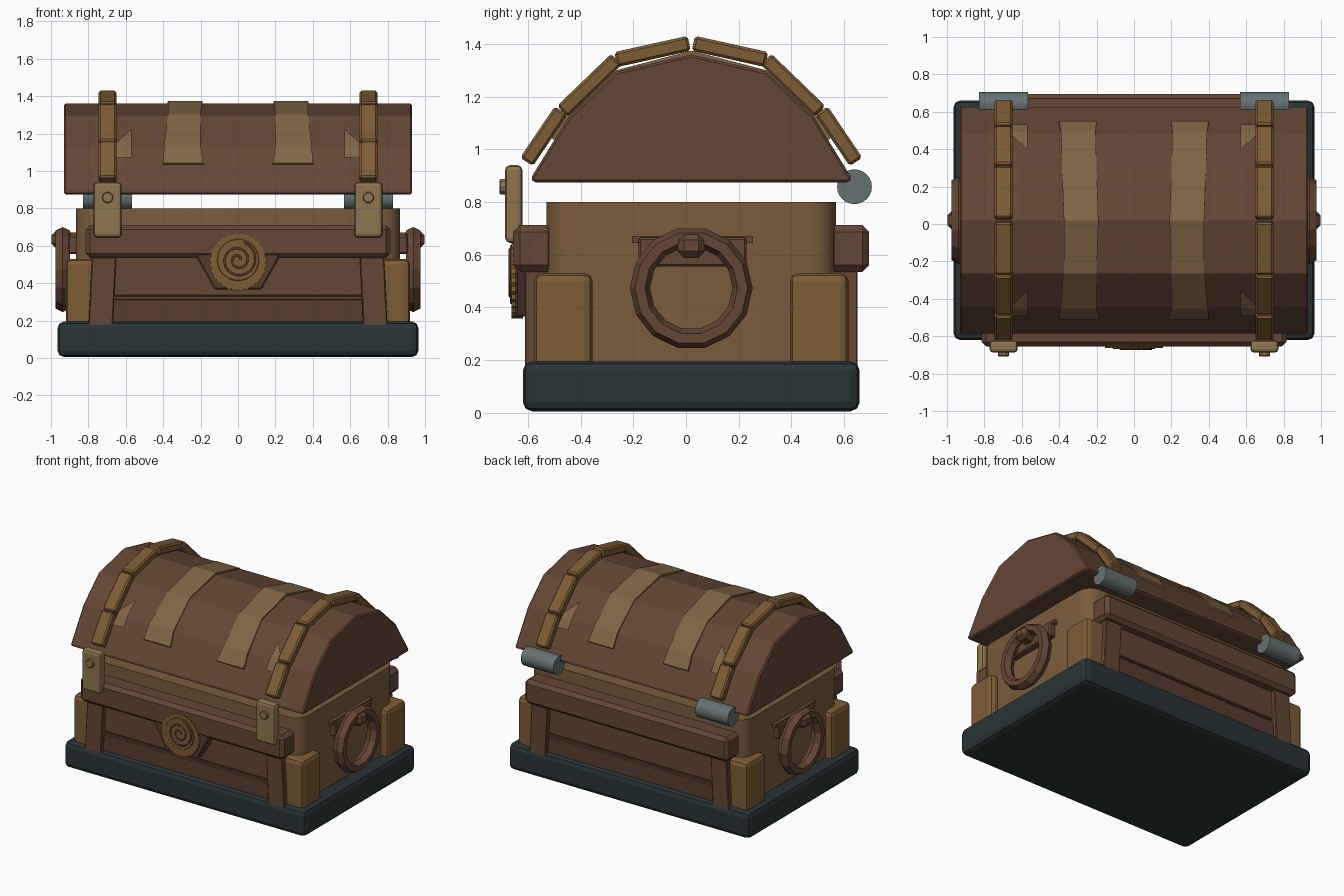
import bpy, bmesh, math
from mathutils import Matrix, Vector

if "Cube" in bpy.data.objects:
    bpy.data.objects.remove(bpy.data.objects["Cube"])

CY = 0.02  # the chest's own centre line in y


def material(name, rgb):
    m = bpy.data.materials.new(name)
    m.diffuse_color = (*rgb, 1)
    m.use_nodes = True
    m.node_tree.nodes["Principled BSDF"].inputs["Base Color"].default_value = m.diffuse_color
    return m


BROWN = material("brown wood", (0.125, 0.062, 0.036))
DARK = material("dark wood", (0.095, 0.046, 0.030))
TAN = material("tan wood", (0.195, 0.108, 0.048))
PATCH = material("worn wood", (0.215, 0.130, 0.062))
GOLD = material("gold", (0.205, 0.110, 0.036))
BRASS = material("brass", (0.27, 0.18, 0.08))
SLATE = material("slate", (0.022, 0.034, 0.036))
STEEL = material("steel", (0.13, 0.165, 0.165))


def finish(name, bm, mat, bevel=0, segments=1, smooth=None):
    bmesh.ops.recalc_face_normals(bm, faces=bm.faces)
    me = bpy.data.meshes.new(name)
    bm.to_mesh(me)
    bm.free()
    me.materials.append(mat)
    ob = bpy.data.objects.new(name, me)
    bpy.context.collection.objects.link(ob)
    if bevel:
        mod = ob.modifiers.new("bevel", 'BEVEL')
        mod.width, mod.segments = bevel, segments
        mod.limit_method, mod.angle_limit = 'ANGLE', math.radians(40)
    if smooth:
        bpy.context.view_layer.objects.active = ob
        bpy.ops.object.select_all(action='DESELECT')
        ob.select_set(True)
        bpy.ops.object.shade_smooth_by_angle(angle=math.radians(smooth))
    return ob


def box(name, x, y, z, mat, bevel=0, segments=1, tilt=0):
    """Box from three (low, high) ranges, tilted about its own x axis."""
    bm = bmesh.new()
    c = Vector([sum(r) / 2 for r in (x, y, z)])
    s = [abs(r[1] - r[0]) for r in (x, y, z)]
    bmesh.ops.create_cube(bm, size=1, matrix=Matrix.Translation(c)
                          @ Matrix.Rotation(tilt, 4, 'X') @ Matrix.Diagonal((*s, 1)))
    return finish(name, bm, mat, bevel, segments)


def prism(name, pts, axis, lo, hi, mat, bevel=0, segments=1, smooth=None):
    """Extrude a 2D outline along an axis: x takes (y,z), y takes (x,z), z takes (x,y)."""
    bm = bmesh.new()
    place = {'x': lambda a, b, t: (t, a, b), 'y': lambda a, b, t: (a, t, b),
             'z': lambda a, b, t: (a, b, t)}[axis]
    rings = [[bm.verts.new(place(a, b, t)) for a, b in pts] for t in (lo, hi)]
    n = len(pts)
    for r in rings:
        bm.faces.new(r)
    for i in range(n):
        j = (i + 1) % n
        bm.faces.new((rings[0][i], rings[0][j], rings[1][j], rings[1][i]))
    return finish(name, bm, mat, bevel, segments, smooth)


def circle(a, b, r, n, start=0):
    return [(a + r * math.cos(start + 2 * math.pi * i / n),
             b + r * math.sin(start + 2 * math.pi * i / n)) for i in range(n)]


def span(s, a, b):
    return (min(s * a, s * b), max(s * a, s * b))


def yspan(s, a, b):
    lo, hi = span(s, a, b)
    return (CY + lo, CY + hi)


# Base slab
box("base", (-0.965, 0.965), (-0.62, 0.66), (0.005, 0.195), SLATE, 0.035, 2)

# Body with rounded upright corners
R = 0.1
outline = []
for k, (cx, cy) in enumerate([(0.867 - R, 0.55 - R), (R - 0.867, 0.55 - R),
                              (R - 0.867, R - 0.55), (0.867 - R, R - 0.55)]):
    for i in range(5):
        a = math.pi / 2 * (k + i / 4)
        outline.append((cx + R * math.cos(a), CY + cy + R * math.sin(a)))
prism("body", outline, 'z', 0.1, 0.80, TAN, smooth=35)

# Lid: faceted arch
HALF = [(0.61, 0.89), (0.465, 1.125), (0.285, 1.295), (0.0, 1.36)]
arch = [(CY - 0.60, 0.875)] + [(CY - y, z) for y, z in HALF]
arch += [(CY + y, z) for y, z in HALF[-2::-1]] + [(CY + 0.60, 0.875)]
prism("lid", arch, 'x', -0.93, 0.93, BROWN, 0.01)


def lid_y(z, lift=0.012):
    """Half depth of the arch at height z, slightly lifted off the surface."""
    for (y0, z0), (y1, z1) in zip(HALF, HALF[1:]):
        if z <= z1:
            return y0 + (y1 - y0) * (z - z0) / (z1 - z0) + lift
    return 0.0


# Worn strips over the lid, uneven in width
for s in (-1, 1):
    stations = [(-1, 1.04, 0.185, 0.40), (-1, 1.13, 0.20, 0.395), (-1, 1.298, 0.20, 0.375),
                (0, 1.372, 0.19, 0.375), (1, 1.298, 0.20, 0.385), (1, 1.13, 0.205, 0.39),
                (1, 1.04, 0.20, 0.40)]
    bm = bmesh.new()
    rows = []
    for side, z, xa, xb in stations:
        y = CY + side * lid_y(z)
        inner = CY + side * max(lid_y(z) - 0.03, 0)
        rows.append([bm.verts.new(p) for p in ((s * xa, y, z + 0.003), (s * xb, y, z + 0.003),
                                               (s * xb, inner, z - 0.03), (s * xa, inner, z - 0.03))])
    for a, b in zip(rows, rows[1:]):
        for i in range(4):
            bm.faces.new((a[i], a[(i + 1) % 4], b[(i + 1) % 4], b[i]))
    bm.faces.new(rows[0])
    bm.faces.new(rows[-1])
    finish("worn_strip", bm, PATCH)

    # Chipped patches beside the gold straps
    for t in (-1, 1):
        bm = bmesh.new()
        bm.faces.new([bm.verts.new((s * x, CY + t * lid_y(z), z + 0.003))
                      for x, z in ((0.57, 1.22), (0.57, 1.13), (0.65, 1.13), (0.65, 1.15))])
        bm.faces.new([bm.verts.new((s * x, CY + t * lid_y(z), z + 0.003))
                      for x, z in ((0.57, 1.13), (0.57, 1.07), (0.66, 1.065), (0.65, 1.13))])
        finish("chipped_patch", bm, PATCH)

        # Gold strap blocks following the arch
        for y, z, length, ang in ((0.56, 1.05, 0.235, 56), (0.387, 1.243, 0.285, 44),
                                  (0.147, 1.372, 0.285, 12.5)):
            yc = CY + t * y
            box("lid_strap", span(s, 0.65, 0.745), (yc - length / 2, yc + length / 2),
                (z - 0.029, z + 0.029), GOLD, 0.01, 1, -t * math.radians(ang))

    # Latches on the front with a round stud
    box("latch", span(s, 0.622, 0.772), (-0.687, -0.622), (0.645, 0.94), BRASS, 0.018, 2)
    prism("latch_stud", circle(s * 0.697, 0.858, 0.03, 10), 'y', -0.708, -0.67, BRASS, 0.004)

    # Hinge barrels on the back
    lo, hi = span(s, 0.567, 0.828)
    prism("hinge", circle(0.64, 0.858, 0.066, 24), 'x', lo, hi, STEEL, smooth=35)

    # Side handle: bracket, ring and clip
    box("handle_bracket", span(s, 0.85, 0.895), (CY - 0.225, CY + 0.235), (0.645, 0.67), BROWN)
    box("handle_bracket_plate", span(s, 0.85, 0.91), (CY - 0.20, CY + 0.21), (0.555, 0.665), BROWN, 0.008)
    bm = bmesh.new()
    N, M = 14, 6
    ring = []
    for i in range(N):
        a = 2 * math.pi * (i + 0.5) / N
        row = []
        for j in range(M):
            b = 2 * math.pi * j / M
            r = 0.195 + 0.038 * math.cos(b)
            row.append(bm.verts.new((s * (0.937 + 0.045 * math.sin(b)),
                                     CY + r * math.sin(a), 0.467 + 0.006 + r * math.cos(a))))
        ring.append(row)
    for i in range(N):
        for j in range(M):
            p, q, k = ring[i], ring[(i + 1) % N], (j + 1) % M
            bm.faces.new((p[j], p[k], q[k], q[j]))
    finish("handle_ring", bm, BROWN)
    box("handle_clip", span(s, 0.88, 0.998), (CY - 0.052, CY + 0.052), (0.588, 0.68), BROWN, 0.025)

    # Corner guards and leaning posts, front and back
    for t in (-1, 1):
        box("corner_guard", span(s, 0.74, 0.92), yspan(t, 0.375, 0.597), (0.15, 0.53), GOLD, 0.03, 2)
        ya, yb = yspan(t, 0.50, 0.632)
        prism("post", [(s * 0.65, 0.56), (s * 0.78, 0.56), (s * 0.80, 0.165), (s * 0.67, 0.165)],
              'y', ya, yb, BROWN, 0.005)

# Rails and planks, front and back
for t in (-1, 1):
    box("rail", (-0.815, 0.815), yspan(t, 0.52, 0.675), (0.535, 0.712), BROWN, 0.025)
    box("upper_plank", (-0.72, 0.72), yspan(t, 0.5, 0.60), (0.33, 0.56), BROWN, 0.006)
    box("lower_plank", (-0.72, 0.72), yspan(t, 0.5, 0.605), (0.15, 0.315), DARK, 0.006)
    box("plank_gap", (-0.70, 0.70), yspan(t, 0.5, 0.585), (0.30, 0.34), BROWN)

# Lock: backing plate, serrated medallion, raised disc and spiral
prism("lock_plate", [(-0.22, 0.535), (-0.22, 0.56), (0.22, 0.56), (0.22, 0.535), (0.125, 0.365), (-0.125, 0.365)],
      'y', -0.648, -0.55, DARK, 0.008)
teeth = [(r * math.cos(a), 0.512 + r * math.sin(a)) for i in range(56)
         for a, r in [(2 * math.pi * i / 56, 0.155 if i % 2 else 0.147)]]
prism("medallion", teeth, 'y', -0.662, -0.62, GOLD)
prism("medallion_disc", circle(0, 0.525, 0.112, 32), 'y', -0.669, -0.64, GOLD, 0.003)
cu = bpy.data.curves.new("medallion_spiral", 'CURVE')
cu.dimensions, cu.bevel_depth, cu.bevel_resolution = '3D', 0.006, 1
sp = cu.splines.new('POLY')
sp.points.add(47)
for i, p in enumerate(sp.points):
    a, r = 4.4 * math.pi * i / 47, 0.012 + 0.088 * i / 47
    p.co = (r * math.cos(a), -0.668, 0.525 + r * math.sin(a), 1)
cu.materials.append(DARK)
bpy.context.collection.objects.link(bpy.data.objects.new("medallion_spiral", cu))
